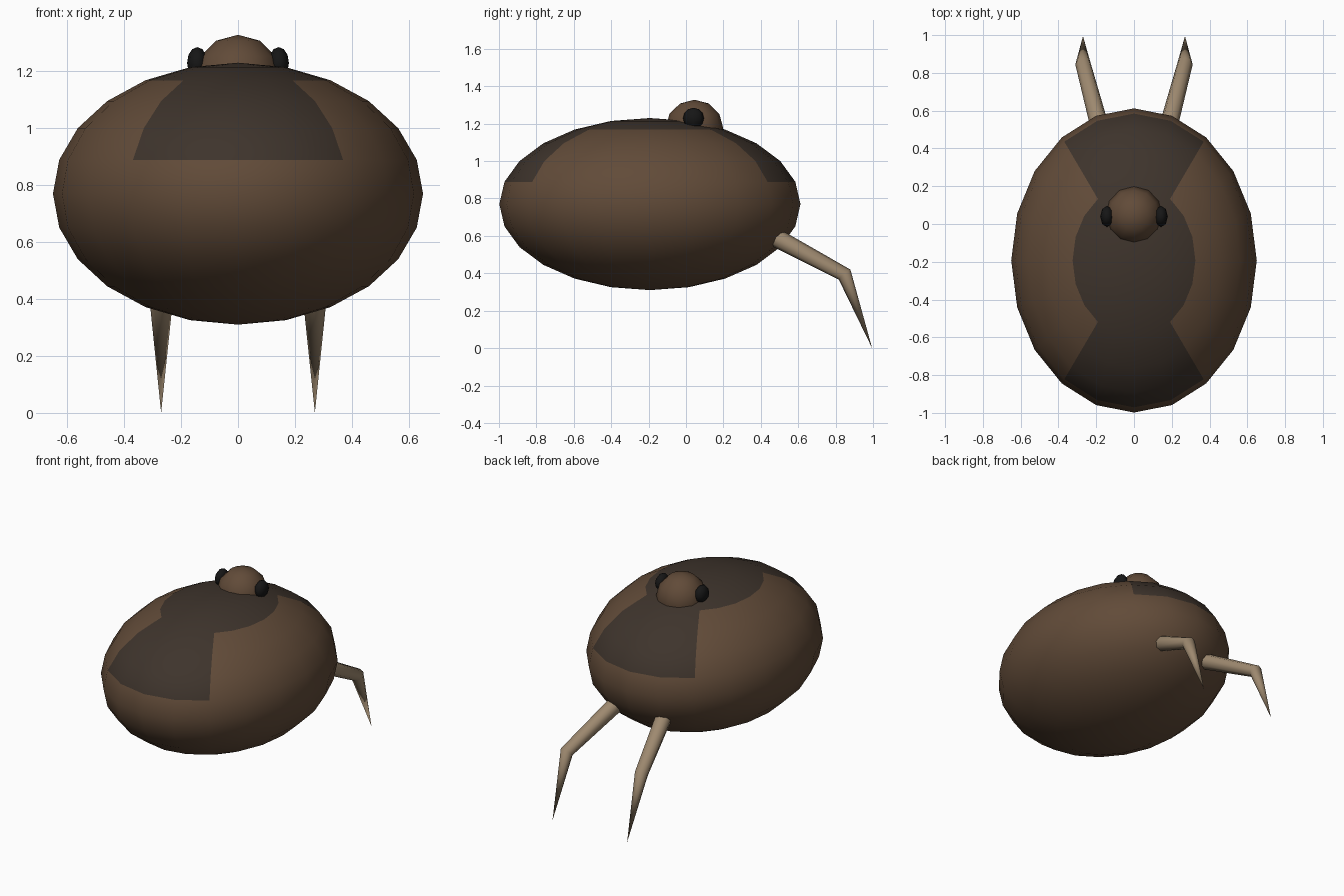
import bpy, bmesh, math
from mathutils import Vector

if "Cube" in bpy.data.objects:
    bpy.data.objects.remove(bpy.data.objects["Cube"])


def material(name, rgb):
    m = bpy.data.materials.new(name)
    m.diffuse_color = (*rgb, 1)
    m.use_nodes = True
    m.node_tree.nodes["Principled BSDF"].inputs["Base Color"].default_value = m.diffuse_color
    return m


brown = material("brown", (0.12, 0.07, 0.04))
dark = material("dark_brown", (0.048, 0.034, 0.025))
black = material("black", (0.008, 0.008, 0.008))
tan = material("tan", (0.34, 0.25, 0.16))


def finish(bm, name, *mats):
    for f in bm.faces:
        f.smooth = True
    me = bpy.data.meshes.new(name)
    bm.to_mesh(me)
    bm.free()
    for m in mats:
        me.materials.append(m)
    ob = bpy.data.objects.new(name, me)
    bpy.context.collection.objects.link(ob)
    return ob


def ellipsoid(centre, radii, segments, rings):
    bm = bmesh.new()
    bmesh.ops.create_uvsphere(bm, u_segments=segments, v_segments=rings, radius=1)
    bmesh.ops.scale(bm, vec=radii, verts=bm.verts)
    bmesh.ops.translate(bm, vec=centre, verts=bm.verts)
    return bm


def mirror_x(ob):
    ob.modifiers.new("mirror", 'MIRROR').use_axis = (True, False, False)


# Body with a darker patch along the back
bm = ellipsoid((0, -0.193, 0.77), (0.65, 0.805, 0.46), 20, 12)
for f in bm.faces:
    c = f.calc_center_median()
    if abs(c.x) < 0.27 and c.z > 0.92:
        f.material_index = 1
finish(bm, "body", brown, dark)

# Head
finish(ellipsoid((0, 0.045, 1.176), (0.152, 0.154, 0.152), 12, 6), "head", brown)

# Eyes
mirror_x(finish(ellipsoid((0.143, 0.04, 1.229), (0.036, 0.056, 0.056), 8, 6), "eyes", black))

# Hind legs: hip, mitred knee, pointed foot
SIDES = 8
hip, knee, foot = Vector((0.175, 0.49, 0.585)), Vector((0.27, 0.848, 0.393)), Vector((0.27, 0.995, 0.0))
upper, lower = (knee - hip).normalized(), (foot - knee).normalized()


def ring(bm, centre, axis, radius):
    side = Vector((1, 0, 0))
    side = (side - axis * side.dot(axis)).normalized()
    up = side.cross(axis)
    verts = []
    for i in range(SIDES):
        a = 2 * math.pi * i / SIDES
        verts.append(bm.verts.new(centre + radius * (math.cos(a) * side + math.sin(a) * up)))
    return verts


bm = bmesh.new()
top = ring(bm, hip, upper, 0.05)
mid = ring(bm, knee, (upper + lower).normalized(), 0.041)
tip = bm.verts.new(foot)
bm.faces.new(top)
for i in range(SIDES):
    j = (i + 1) % SIDES
    bm.faces.new((top[i], top[j], mid[j], mid[i]))
    bm.faces.new((mid[i], mid[j], tip))
bmesh.ops.recalc_face_normals(bm, faces=bm.faces)
legs = finish(bm, "hind_legs", tan)
mirror_x(legs)
bpy.context.view_layer.objects.active = legs
legs.select_set(True)
bpy.ops.object.shade_smooth_by_angle(angle=math.radians(50))
